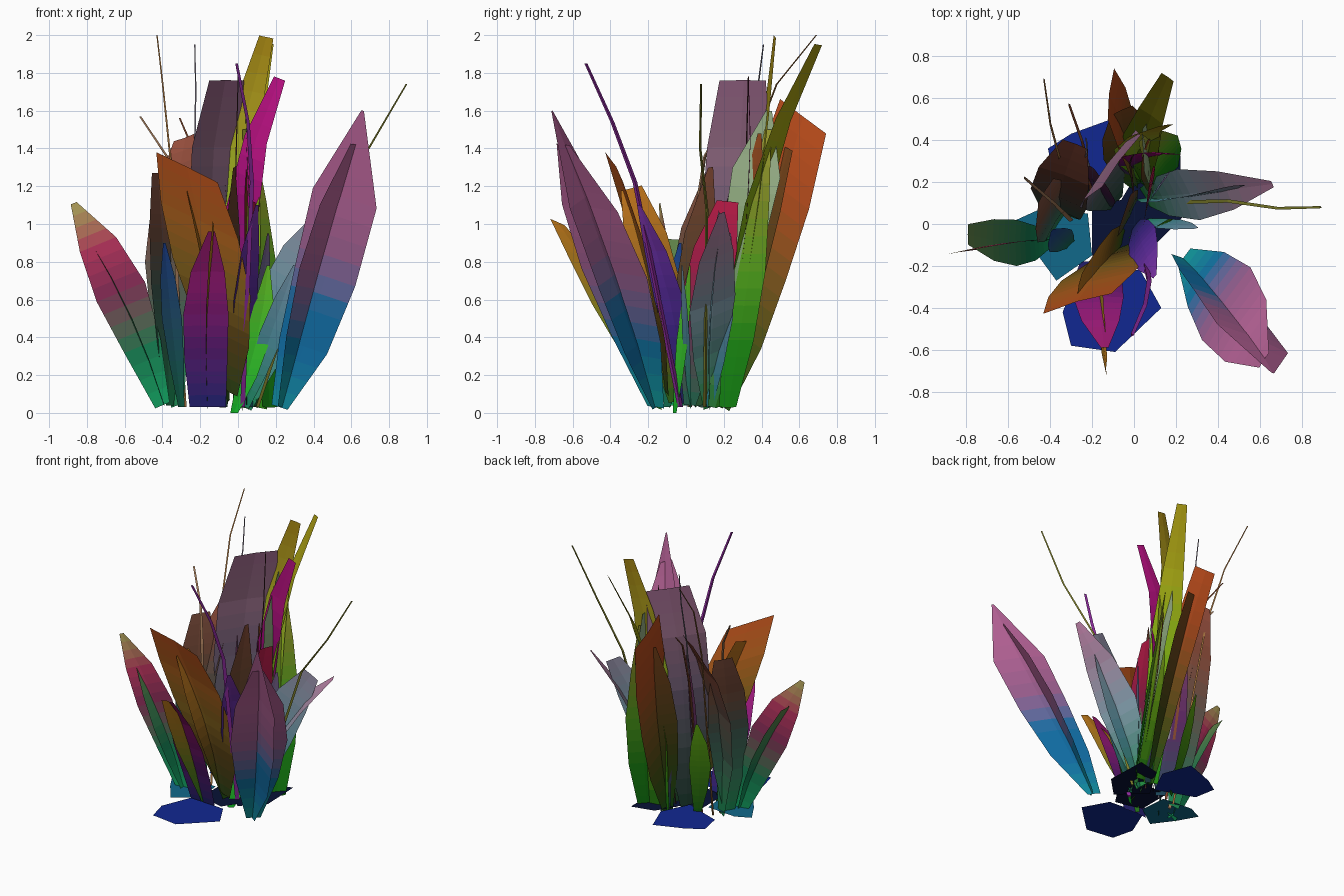
import bpy, bmesh, math
from mathutils import Vector

def rgb(h):
    c = [int(h[i:i + 2], 16) / 255 for i in (0, 2, 4)]
    return Vector([x ** 2.2 for x in c])

def material(col):
    key = "tint_%d_%d_%d" % tuple(round(x * 199) for x in col)
    m = bpy.data.materials.get(key) or bpy.data.materials.new(key)
    m.diffuse_color = (*col, 1)
    return m

def finish(bm, name, cols):
    me = bpy.data.meshes.new(name)
    bm.to_mesh(me)
    bm.free()
    for c in cols:
        me.materials.append(material(c))
    ob = bpy.data.objects.new(name, me)
    bpy.context.collection.objects.link(ob)

def spine(base, mid, tip, t):
    # quadratic curve that passes through the middle point
    b, m, p = Vector(base), Vector(mid), Vector(tip)
    return b * (1 - t) * (1 - 2 * t) + m * 4 * t * (1 - t) + p * t * (2 * t - 1)

WIDE = (0.25, 0.75, 1.0, 0.9, 0.45)
POINT = (0.3, 0.75, 1.0, 0.75, 0.12)
STRAP = (0.5, 0.9, 1.0, 0.7, 0.35)
CUTS = 4

def leaf(name, base, mid, tip, side, width, colours, prof=POINT, fold=0.03):
    """Low-poly blade of 4 segments; each is cut into flat bands for the colour fade."""
    cols = [rgb(c) for c in colours.split()]
    side = Vector(side).normalized()
    bm = bmesh.new()
    key = []
    for i in range(5):
        t = i / 4
        c = spine(base, mid, tip, t)
        tan = spine(base, mid, tip, t + .02) - spine(base, mid, tip, t - .02)
        w = width * prof[i] / 2
        lift = tan.cross(side).normalized() * fold * w * 2
        key.append((c - side * w, c + lift, c + side * w))
    rows, n = [], 4 * CUTS
    for i in range(n + 1):
        k = min(i // CUTS, 3)
        f = i / CUTS - k
        rows.append([bm.verts.new(a.lerp(b, f)) for a, b in zip(key[k], key[k + 1])])
    band = []
    for i in range(n):
        for j in (0, 1):
            bm.faces.new((rows[i][j], rows[i][j + 1], rows[i + 1][j + 1], rows[i + 1][j])).material_index = i
        u = (i + .5) / n * (len(cols) - 1)
        k = min(int(u), len(cols) - 2)
        band.append(cols[k].lerp(cols[k + 1], u - k))
    finish(bm, name, band)

def stem(name, pts, r, colour):
    bm = bmesh.new()
    rings = []
    for k, p in enumerate(pts):
        s = r * (1 - .15 * k)
        rings.append([bm.verts.new(Vector(p) + Vector((math.cos(a), math.sin(a), 0)) * s)
                      for a in (0, 2.094, 4.189)])
    for a, b in zip(rings, rings[1:]):
        for j in range(3):
            bm.faces.new((a[j], a[(j + 1) % 3], b[(j + 1) % 3], b[j]))
    finish(bm, name, [rgb(colour)])

def plate(name, pts, z, colour):
    bm = bmesh.new()
    bm.faces.new([bm.verts.new((x, y, z)) for x, y in pts])
    finish(bm, name, [rgb(colour)])

# outer leaves, most with a second blade crossing them
leaf("leaf_front_right", (.24, -.16, .03), (.44, -.38, .74), (.62, -.65, 1.42), (.55, .83, -.12), .42,
     "18a0a0 1870a8 a06090 b86498 b06090", (.25, .75, 1, .85, .2))
leaf("leaf_front_right_cross", (.22, -.16, .03), (.46, -.4, .72), (.66, -.71, 1.6), (.88, -.36, -.28), .38,
     "1890a0 1870a8 1870a8 a06090 b86498 b86498", (.25, .75, .95, 1, .04))
leaf("leaf_left", (-.4, -.08, .04), (-.62, -.1, .64), (-.87, -.14, 1.11), (.85, .15, .35), .28,
     "18a060 1c7850 803058 c03860 b8b060")
leaf("leaf_left_cross", (-.39, -.08, .04), (-.56, -.09, .5), (-.79, -.05, .92), (0, 1, 0), .22,
     "18a060 187850 408050 608048", WIDE)
leaf("leaf_front_orange", (-.03, -.1, .1), (-.14, -.21, .72), (-.27, -.38, 1.3), (.85, .25, -.42), .5,
     "284018 503c18 806020 a85c20 b85020", (.12, .65, .95, .95, .75))
leaf("leaf_front_orange_cross", (-.05, -.06, .06), (-.13, -.15, .65), (-.26, -.29, 1.19), (.2, .95, .25), .26,
     "205818 604818 a06820 b87020", WIDE)
leaf("leaf_front_magenta", (-.16, -.18, .03), (-.17, -.35, .52), (-.14, -.59, .96), (1, 0, 0), .24,
     "202878 602078 a02080 a02070", (.8, .95, 1, .75, .15))
leaf("leaf_front_magenta_cross", (-.16, -.16, .03), (-.16, -.37, .52), (-.13, -.68, 1.01), (.05, .9, -.4), .28,
     "208020 608020 a07820 c07820", (.25, .7, 1, .8, .3))
leaf("leaf_right", (.04, .13, .03), (.26, .14, .58), (.66, .19, 1.06), (.35, -.8, -.3), .28,
     "188830 508880 8098a8 a088a0 c080a8")
leaf("leaf_right_cross", (.04, .12, .03), (.23, .12, .58), (.48, .18, 1.04), (.85, .1, -.5), .28,
     "188850 5090a0 7898a8 9088a0", WIDE)
# tall rear leaves
leaf("leaf_back_mauve", (-.08, .1, .03), (-.14, .24, 1.0), (-.06, .3, 1.76), (.6, .8, 0), .42,
     "204838 485858 706078 906880 906080", (.2, .7, .95, 1, .73))
leaf("leaf_back_orange", (.02, .2, .03), (-.02, .4, .8), (-.11, .62, 1.57), (.1, .8, -.6), .36,
     "185818 485018 785020 a84820 b84c20", (.2, .7, .9, 1, .85))
leaf("leaf_back_orange_cross", (.02, .18, .03), (-.03, .36, .75), (-.06, .54, 1.4), (.85, .4, -.2), .26,
     "185818 404818 684820 804820", WIDE)
leaf("leaf_left_brown", (-.32, .04, .04), (-.36, .12, .85), (-.28, .38, 1.46), (.8, -.3, .3), .3,
     "188850 406050 605048 804838 985040", WIDE)
leaf("leaf_left_rear", (-.36, 0, .04), (-.38, .04, .68), (-.42, .16, 1.27), (.5, .8, 0), .3,
     "188850 387058 405850 704838 805040", WIDE)
leaf("blade_olive", (.02, .2, .03), (.03, .37, 1.1), (.16, .7, 1.95), (.8, -.55, .1), .2,
     "188018 50a018 80a818 a09c18 a09018", STRAP)
leaf("blade_gold", (.1, .2, .03), (.01, .37, 1.15), (.15, .47, 1.99), (.95, .15, -.2), .22,
     "188018 68a818 98b828 a89820 a08018", STRAP)
leaf("blade_magenta", (.03, .2, .03), (.02, .32, 1.05), (.22, .33, 1.77), (.9, 0, -.35), .18,
     "184848 502060 901070 b81880 c01888", STRAP)
leaf("leaf_right_green", (.17, .22, .03), (.13, .33, .75), (.05, .42, 1.5), (.65, .75, 0), .24,
     "188018 208818 50a020 809028 a8a838", STRAP)
leaf("leaf_right_sage", (.1, .14, .03), (.08, .3, .9), (.04, .44, 1.6), (.1, .95, -.2), .26,
     "207030 508050 80a070 98b088 90a880", (.2, .5, .85, 1, .12))
leaf("leaf_right_brown", (.1, .15, .03), (.07, .3, .8), (.06, .39, 1.48), (.4, .9, 0), .18,
     "186018 404020 703820 904820")
# inner leaves
leaf("leaf_purple", (.01, 0, .05), (.04, -.09, .6), (.1, -.25, 1.1), (.6, .75, 0), .2,
     "202860 402888 6030a0 8038a8")
leaf("leaf_crimson", (.05, .02, .04), (.07, .1, .6), (.08, .22, 1.12), (.2, .95, -.1), .26,
     "186048 603050 a02048 b82048", WIDE)
leaf("leaf_slate", (.08, .12, .03), (.12, .18, .5), (.16, .23, .95), (.5, .8, 0), .16,
     "187078 507890 806090")
leaf("leaf_pale_blue", (.04, .02, .03), (.17, .0, .4), (.3, -.02, .78), (.8, .3, -.4), .13,
     "189060 5090a0 7898b0")
leaf("leaf_bright_green", (-.02, -.06, .0), (.1, -.02, .38), (.16, .02, .78), (.9, .4, 0), .15,
     "18c830 40d030 68c028")
leaf("leaf_blue", (-.3, -.1, .03), (-.35, -.08, .5), (-.39, -.03, .9), (.7, .7, 0), .15,
     "187050 285878 204090")
leaf("leaf_rear_green", (-.2, .15, .04), (-.27, .22, .45), (-.3, .3, .8), (.8, .5, 0), .15,
     "187018 489018 68b018")
leaf("leaf_plum", (-.15, .1, .04), (-.18, .17, .6), (-.2, .27, 1.3), (.75, -.5, 0), .22,
     "184858 582860 784060")
leaf("leaf_middle_brown", (0, .08, .04), (-.03, .05, .65), (-.02, .13, 1.3), (.4, .9, .2), .25,
     "205030 504028 704030")

# thin flower stalks
stem("stalk_back_left", [(-.28, .08, .03), (-.36, .33, 1.35), (-.4, .48, 1.74), (-.43, .69, 2)], .008, "a07040")
stem("stalk_back", [(-.15, .08, .03), (-.23, .32, 1.4), (-.225, .38, 1.72), (-.23, .41, 1.95)], .007, "888090")
stem("stalk_right", [(.1, .1, .03), (.45, .11, 1.08), (.69, .075, 1.4), (.89, .08, 1.74)], .011, "808030")
stem("stalk_left", [(-.3, .02, .03), (-.34, .06, 1.1), (-.38, .1, 1.36), (-.52, .22, 1.57)], .013, "a07858")
stem("stalk_left_rear", [(-.2, .1, .03), (-.22, .28, 1.1), (-.25, .4, 1.42), (-.31, .57, 1.56)], .011, "804830")
stem("stalk_purple", [(.02, -.03, .03), (.07, -.27, 1.22), (.05, -.39, 1.54), (-.01, -.53, 1.85)], .017, "9030a0")
stem("stalk_middle", [(0, .12, .03), (-.02, .29, 1.0), (-.01, .32, 1.4), (.0, .33, 1.78)], .006, "503030")

# flat ground leaves
plate("ground_leaf_front", [(-.3, -.58), (-.09, -.61), (.13, -.4), (.03, -.22), (-.25, -.2), (-.34, -.42)], .065, "182c90")
plate("ground_leaf_left", [(-.56, .02), (-.48, -.12), (-.37, -.27), (-.2, -.15), (-.22, .05), (-.45, .07)], .062, "186888")
plate("ground_leaf_back", [(-.41, .36), (-.38, .2), (-.1, .1), (0, .3), (-.08, .51), (-.3, .43)], .068, "182c90")
plate("ground_leaf_right", [(.08, -.12), (.23, .03), (.22, .34), (.05, .3), (-.1, .05)], .06, "101838")
plate("ground_leaf_middle", [(-.2, -.15), (0, -.2), (.1, -.05), (.0, .12), (-.2, .1)], .066, "101838")
